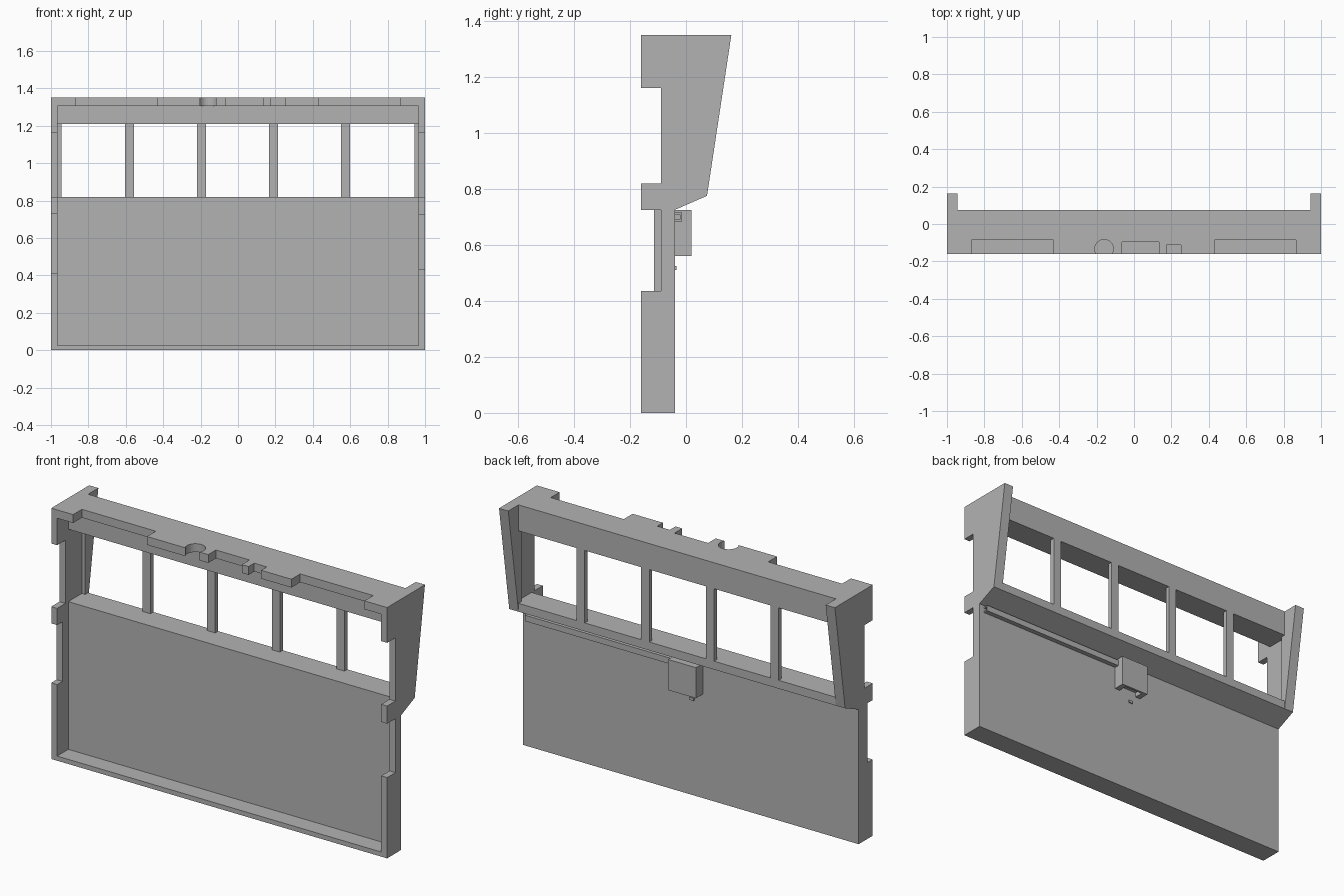
import bpy, bmesh, math
from mathutils import Vector

cube = bpy.data.objects.get("Cube")
if cube:
    bpy.data.objects.remove(cube, do_unlink=True)

grey = bpy.data.materials.new("plain grey")
grey.use_nodes = True
colour = (0.45, 0.45, 0.45, 1)
grey.diffuse_color = colour
grey.node_tree.nodes["Principled BSDF"].inputs["Base Color"].default_value = colour


def extrude_profile(name, points, offset):
    """Solid made by pushing a flat outline along an offset."""
    bm = bmesh.new()
    face = bm.faces.new([bm.verts.new(p) for p in points])
    moved = bmesh.ops.extrude_face_region(bm, geom=[face])
    verts = [v for v in moved["geom"] if isinstance(v, bmesh.types.BMVert)]
    bmesh.ops.translate(bm, verts=verts, vec=Vector(offset))
    bmesh.ops.recalc_face_normals(bm, faces=bm.faces)
    mesh = bpy.data.meshes.new(name)
    bm.to_mesh(mesh)
    bm.free()
    mesh.materials.append(grey)
    obj = bpy.data.objects.new(name, mesh)
    bpy.context.collection.objects.link(obj)
    return obj


def side_profile(name, yz, x0, x1):
    return extrude_profile(name, [(x0, y, z) for y, z in yz], (x1 - x0, 0, 0))


def box(name, x0, x1, y0, y1, z0, z1):
    return side_profile(name, [(y0, z0), (y1, z0), (y1, z1), (y0, z1)], x0, x1)


FRONT, PANEL, BACK, WALL, TOP = -0.16, -0.065, -0.04, 0.075, 1.35
INNER = 0.965

# Lower panel and floor lip
box("lower_panel", -INNER, INNER, PANEL, BACK, 0, 0.76)
box("floor_lip", -INNER, INNER, FRONT, PANEL, 0, 0.025)

# Window sill with sloped underside, and header above the windows
side_profile("window_sill",
             [(PANEL, 0.725), (BACK, 0.725), (WALL, 0.775), (WALL, 0.82), (PANEL, 0.82)],
             -INNER, INNER)
box("window_header", -INNER, INNER, PANEL, WALL, 1.21, TOP)

# Window mullions and end jambs
for i in range(4):
    x = -0.58 + i * 0.385
    box(f"mullion_{i + 1}", x - 0.024, x + 0.024, 0.05, WALL, 0.82, 1.21)

# Notched side walls with leaning cheeks
for name, s, low, high, depth in (("left", 1, 0.435, 0.725, -0.09),
                                  ("right", -1, 0.41, 0.73, -0.115)):
    outline = [(FRONT, 0), (BACK, 0), (BACK, 0.725), (WALL, 0.775), (WALL, TOP),
               (FRONT, TOP), (FRONT, 1.16), (-0.09, 1.16), (-0.09, 0.82),
               (FRONT, 0.82), (FRONT, high), (depth, high), (depth, low), (FRONT, low)]
    side_profile(name + "_wall", outline, s * INNER, s)
    side_profile(name + "_cheek", [(WALL, 0.775), (0.162, TOP), (WALL, TOP)], s * 0.945, s)
    box(name + "_jamb", s * 0.945, s * INNER, 0.05, WALL, 0.82, 1.21)


# Roof lip with rectangular slots and one round slot in its front edge
def slot(x0, x1, depth):
    return [(x0, FRONT), (x0, depth), (x1, depth), (x1, FRONT)]


def round_slot(cx, cy, r, steps=16):
    start = math.asin((FRONT - cy) / r)
    sweep = math.pi - 2 * start
    return [(cx - r * math.cos(start + sweep * i / steps),
             cy + r * math.sin(start + sweep * i / steps)) for i in range(steps + 1)]


edge = [(-INNER, PANEL), (-INNER, FRONT)]
edge += slot(-0.87, -0.43, -0.085)
edge += round_slot(-0.16, -0.133, 0.05)
edge += slot(-0.065, 0.135, -0.095)
edge += slot(0.175, 0.25, -0.112)
edge += slot(0.43, 0.865, -0.085)
edge += [(INNER, FRONT), (INNER, PANEL)]
extrude_profile("roof_lip", [(x, y, 1.305) for x, y in edge], (0, 0, TOP - 1.305))

# Cable channel along the back
box("channel_top", 0.09, 0.97, BACK, -0.014, 0.709, 0.716)
box("channel_bottom", 0.09, 0.97, BACK, -0.014, 0.684, 0.691)
box("channel_back", 0.09, 0.97, -0.021, -0.014, 0.684, 0.716)

# Control box with an open underside
box("control_box", -0.073, 0.093, BACK, 0.02, 0.585, 0.725)
box("control_box_cover", -0.073, 0.093, 0.008, 0.02, 0.56, 0.585)
for name, x in (("left", 0.063), ("right", -0.073)):
    box(f"control_box_{name}_foot", x, x + 0.03, BACK, 0.008, 0.56, 0.585)

# Small hook below the box
box("hook", -0.022, 0.002, BACK, -0.034, 0.511, 0.525)
